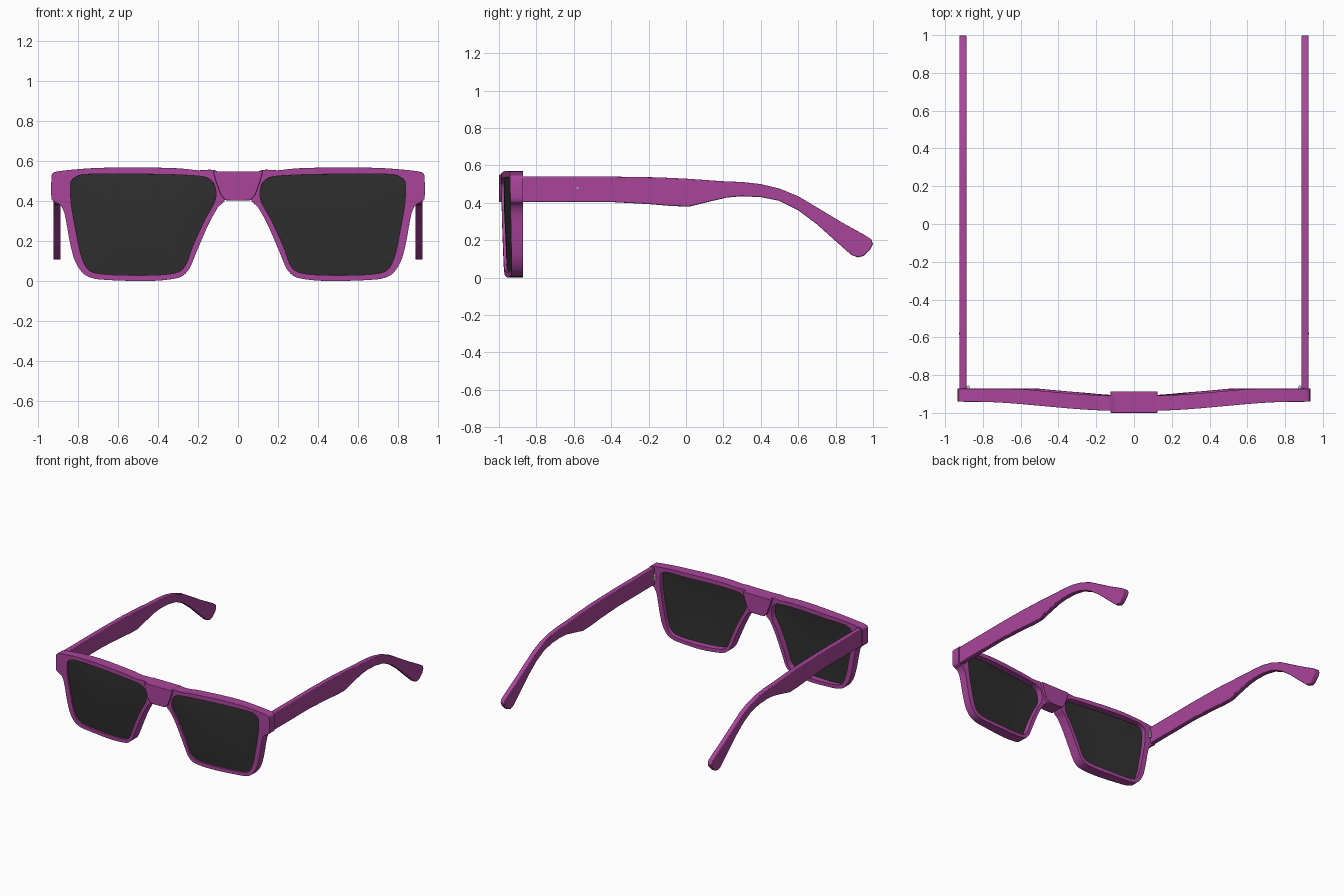
import bpy, bmesh, math
from mathutils import Vector, Matrix

if "Cube" in bpy.data.objects:
    bpy.data.objects.remove(bpy.data.objects["Cube"])

def material(name, rgb):
    m = bpy.data.materials.new(name)
    m.diffuse_color = (*rgb, 1)
    m.use_nodes = True
    m.node_tree.nodes["Principled BSDF"].inputs["Base Color"].default_value = m.diffuse_color
    return m

PURPLE = material("purple_acetate", (0.40, 0.06, 0.33))
DARK = material("dark_lens", (0.028, 0.028, 0.028))

def finish(name, bm, mat=None, mirror=True, bevel=0.0, angle=40):
    bmesh.ops.recalc_face_normals(bm, faces=bm.faces)
    me = bpy.data.meshes.new(name)
    bm.to_mesh(me)
    bm.free()
    ob = bpy.data.objects.new(name, me)
    bpy.context.collection.objects.link(ob)
    if mat:
        me.materials.append(mat)
    bpy.ops.object.select_all(action='DESELECT')
    bpy.context.view_layer.objects.active = ob
    ob.select_set(True)
    bpy.ops.object.shade_smooth_by_angle(angle=math.radians(35))
    if bevel:
        b = ob.modifiers.new("Bevel", 'BEVEL')
        b.width, b.segments = bevel, 2
        b.limit_method, b.angle_limit = 'ANGLE', math.radians(angle)
    if mirror:
        ob.modifiers.new("Mirror", 'MIRROR').use_mirror_merge = False
    return ob

def smooth_loop(pts, n=4):
    """Closed Catmull-Rom curve through 2D points."""
    out, c = [], len(pts)
    for i in range(c):
        p0, p1, p2, p3 = (Vector(pts[(i + k) % c]) for k in (-1, 0, 1, 2))
        a, b = (p2 - p0) * 0.42, (p3 - p1) * 0.42
        lim = (p2 - p1).length * 1.1          # avoid overshoot at tight corners
        a = a.normalized() * min(a.length, lim)
        b = b.normalized() * min(b.length, lim)
        for k in range(n):
            t = k / n
            out.append(p1 * (2*t**3 - 3*t*t + 1) + a * (t**3 - 2*t*t + t)
                       + p2 * (3*t*t - 2*t**3) + b * (t**3 - t*t))
    return out

def front_y(x, z):
    """Front surface of the wrapped, slightly tilted frame."""
    t = min(max((x - 0.1) / 0.75, 0), 1)
    return -0.988 + 0.047 * t*t*(3 - 2*t) + 0.02 * max(0, 0.5 - z)

def prism(pts, to3d, d0, d1):
    bm = bmesh.new()
    a = [bm.verts.new(to3d(p, d0)) for p in pts]
    b = [bm.verts.new(to3d(p, d1)) for p in pts]
    bm.faces.new(a)
    bm.faces.new(b[::-1])
    for i in range(len(a)):
        j = (i + 1) % len(a)
        bm.faces.new((a[i], b[i], b[j], a[j]))
    return bm

# Rim: matching outer and inner outlines (x, z)
OUTER = [(.10, .548), (.20, .555), (.30, .565), (.5, .57), (.70, .567), (.83, .558),
         (.915, .547), (.932, .53), (.932, .41), (.895, .39), (.868, .34), (.84, .19),
         (.815, .10), (.77, .035), (.70, .01), (.5, .001), (.38, .005), (.29, .02),
         (.245, .06), (.21, .14), (.15, .28), (.10, .37), (.065, .41)]
INNER = [(.125, .495), (.17, .522), (.30, .532), (.5, .536), (.70, .536), (.785, .532),
         (.825, .512), (.838, .485), (.835, .40), (.825, .33), (.81, .25), (.79, .15),
         (.765, .08), (.73, .047), (.65, .034), (.5, .03), (.37, .034), (.295, .048),
         (.26, .085), (.225, .18), (.165, .31), (.12, .39), (.11, .44)]
outer, inner = smooth_loop(OUTER), smooth_loop(INNER)

bm = bmesh.new()
rings = []
for loop, back in ((outer, False), (outer, True), (inner, True), (inner, False)):
    ring = []
    for x, z in loop:
        y = front_y(x, z)
        if back:
            y = min(y + 0.08, -0.872)
        ring.append(bm.verts.new((x, y, z)))
    rings.append(ring)
n = len(outer)
for r in range(4):
    a, b = rings[r], rings[(r + 1) % 4]
    for i in range(n):
        j = (i + 1) % n
        bm.faces.new((a[i], a[j], b[j], b[i]))
finish("rim", bm, PURPLE, bevel=0.007, angle=50)

# Lens: thin curved sheet of concentric rings, front and back
bm = bmesh.new()
cx, cz = 0.49, 0.29
borders = []
for depth in (0.014, 0.03):
    prev = None
    for s in (1.015, 0.75, 0.5, 0.25):
        ring = []
        for x, z in inner:
            px, pz = cx + (x - cx) * s, cz + (z - cz) * s
            ring.append(bm.verts.new((px, front_y(px, pz) + depth - 0.01 * (1 - s*s), pz)))
        if prev:
            for i in range(n):
                j = (i + 1) % n
                bm.faces.new((prev[i], prev[j], ring[j], ring[i]))
        else:
            borders.append(ring)
        prev = ring
    c = bm.verts.new((cx, front_y(cx, cz) + depth - 0.01, cz))
    for i in range(n):
        bm.faces.new((prev[i], prev[(i + 1) % n], c))
for i in range(n):
    j = (i + 1) % n
    bm.faces.new((borders[0][i], borders[0][j], borders[1][j], borders[1][i]))
finish("lens", bm, DARK)

# Bridge block between the rims
half = [(.125, .55), (.108, .49), (.085, .43), (.062, .405), (.03, .403)]
profile = half + [(-x, z) for x, z in reversed(half)]
bm = prism(profile, lambda p, d: (p[0], d, p[1]), -1.0, -0.886)
finish("bridge", bm, PURPLE, mirror=False, bevel=0.003)

# Temple arms: side profile (y, z) extruded across x
ARM = [(-.88, .54), (-.4, .54), (-.15, .536), (0, .529), (.2, .515), (.3, .511), (.4, .50),
       (.5, .476), (.6, .435), (.7, .375), (.83, .297), (.96, .225), (.99, .205), (1.0, .18),
       (.985, .15), (.95, .116), (.92, .108), (.885, .12), (.8, .195), (.7, .285), (.6, .36),
       (.5, .41), (.4, .43), (.3, .435), (.22, .428), (.12, .405), (.02, .38), (-.07, .382),
       (-.2, .393), (-.42, .405), (-.88, .405)]
bm = prism(ARM, lambda p, d: (d, p[0], p[1]), 0.887, 0.924)
finish("temple_arm", bm, PURPLE, bevel=0.005)

# Hinge barrels and leaf, plus the small rivet on the arm
bm = bmesh.new()
for z in (0.452, 0.47, 0.488):
    bmesh.ops.create_cone(bm, cap_ends=True, segments=12, radius1=0.009, radius2=0.009,
                          depth=0.014, matrix=Matrix.Translation((0.878, -0.864, z)))
finish("hinge", bm)
bm = bmesh.new()
bmesh.ops.create_cone(bm, cap_ends=True, segments=12, radius1=0.005, radius2=0.005, depth=0.003,
                      matrix=Matrix.Translation((0.9245, -0.58, 0.48)) @ Matrix.Rotation(math.pi / 2, 4, 'Y'))
finish("rivet", bm)
